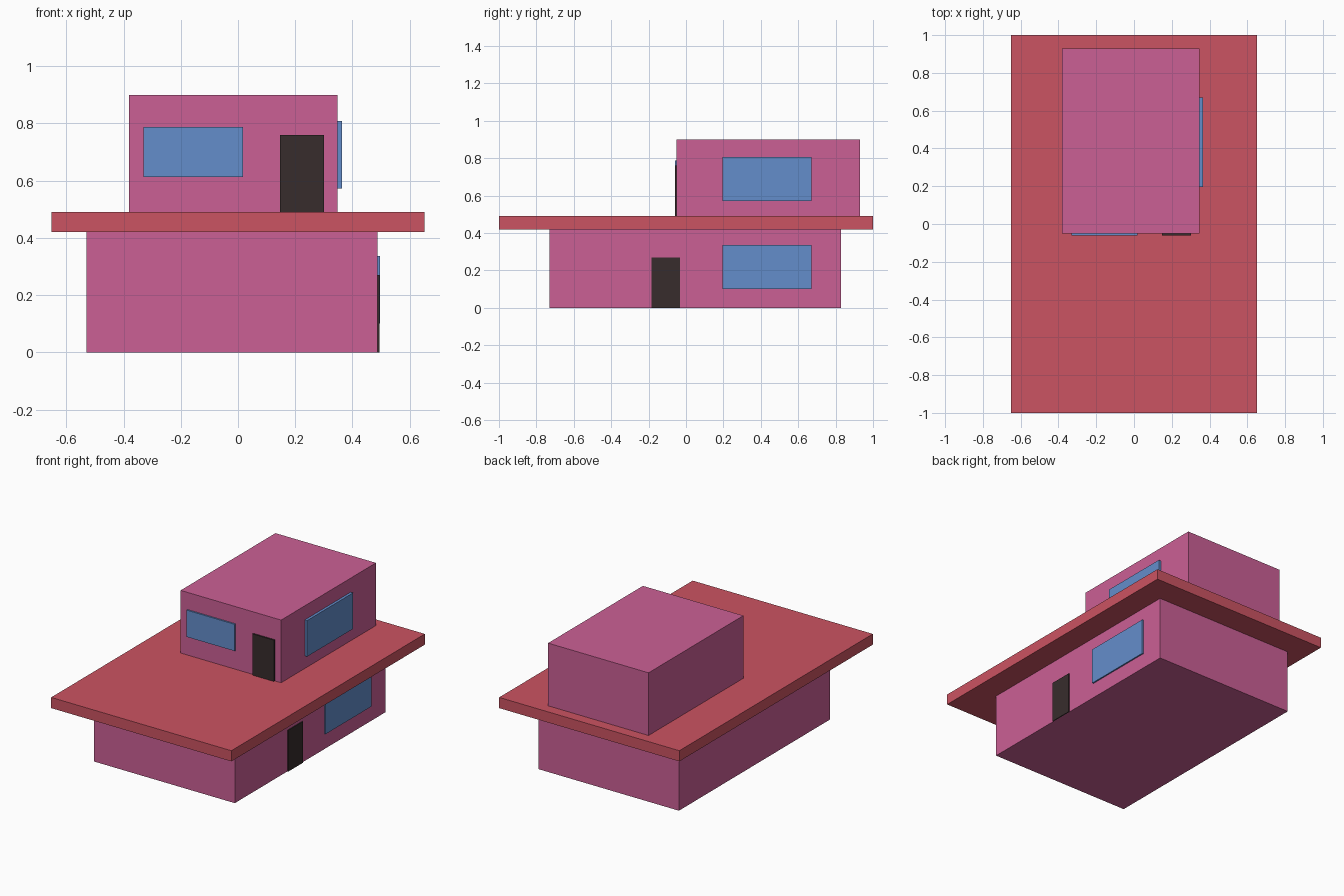
import bpy
import bmesh

if "Cube" in bpy.data.objects:
    bpy.data.objects.remove(bpy.data.objects["Cube"])


def material(name, r, g, b):
    # 8-bit sRGB to linear
    m = bpy.data.materials.new(name)
    m.diffuse_color = (*[(c / 255) ** 2.2 for c in (r, g, b)], 1)
    m.use_nodes = True
    m.node_tree.nodes["Principled BSDF"].inputs["Base Color"].default_value = m.diffuse_color
    return m


wall = material("pink_wall", 202, 96, 148)
roof = material("red_roof", 202, 84, 98)
glass = material("blue_glass", 100, 140, 202)
dark = material("dark_door", 58, 48, 48)


def box(name, x, y, z, mat):
    """Box spanning the given (min, max) ranges."""
    bm = bmesh.new()
    bmesh.ops.create_cube(bm, size=1)
    bmesh.ops.scale(bm, vec=[r[1] - r[0] for r in (x, y, z)], verts=bm.verts)
    mesh = bpy.data.meshes.new(name)
    bm.to_mesh(mesh)
    bm.free()
    mesh.materials.append(mat)
    ob = bpy.data.objects.new(name, mesh)
    ob.location = [sum(r) / 2 for r in (x, y, z)]
    bpy.context.collection.objects.link(ob)
    return ob


# Storeys and the overhanging slab between them
box("lower_storey", (-0.53, 0.488), (-0.73, 0.83), (0, 0.42), wall)
box("roof_slab", (-0.652, 0.652), (-1, 1), (0.42, 0.49), roof)
box("upper_storey", (-0.38, 0.347), (-0.05, 0.93), (0.49, 0.90), wall)

# Right-hand side openings
box("lower_side_window", (0.475, 0.497), (0.195, 0.67), (0.10, 0.337), glass)
box("lower_side_door", (0.475, 0.494), (-0.185, -0.033), (0, 0.27), dark)
box("upper_side_window", (0.335, 0.364), (0.195, 0.67), (0.572, 0.808), glass)

# Front openings of the upper storey
box("upper_front_window", (-0.33, 0.018), (-0.06, -0.035), (0.613, 0.788), glass)
box("upper_front_door", (0.147, 0.301), (-0.06, -0.035), (0.49, 0.76), dark)
